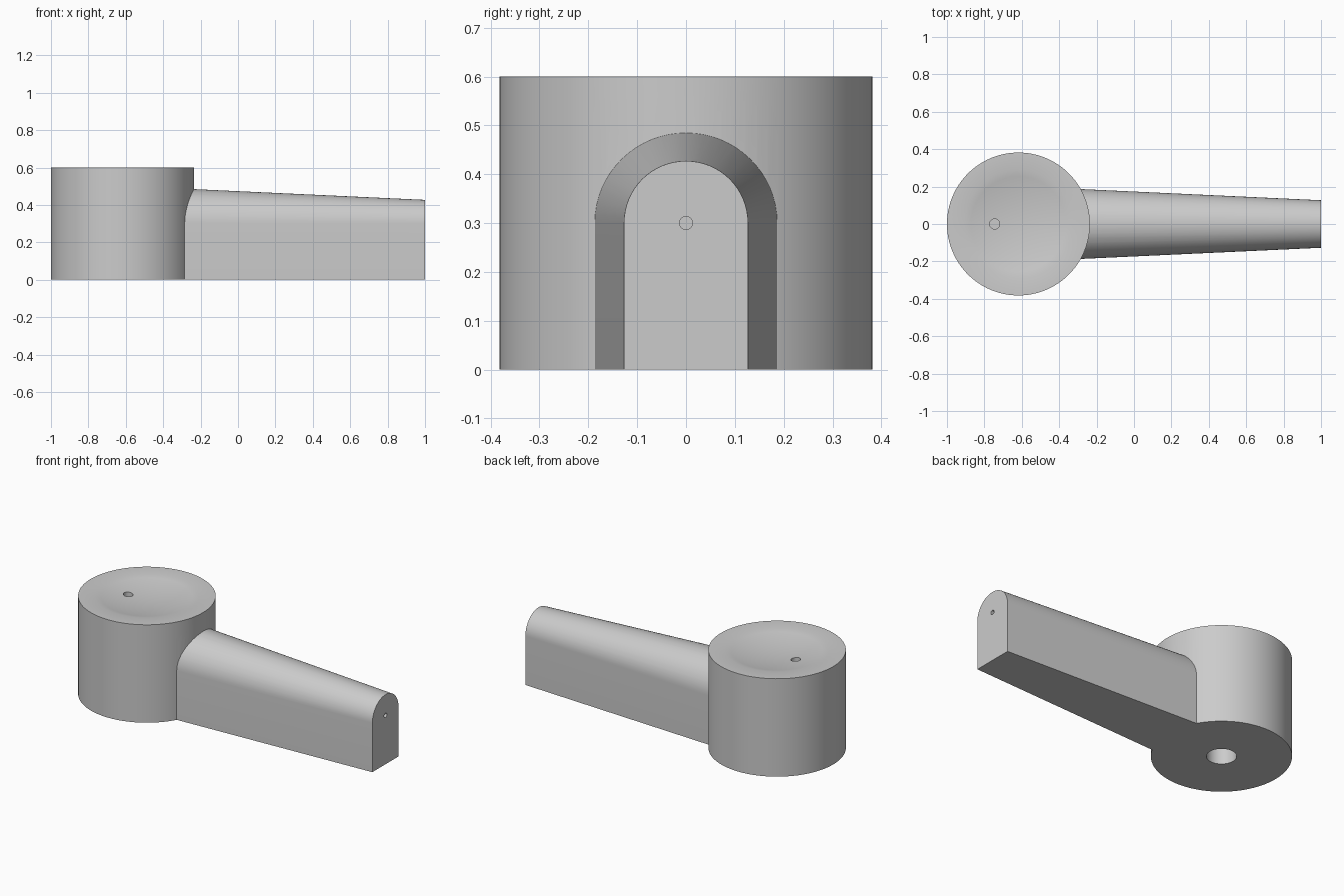
import bpy, bmesh, math
from mathutils import Matrix, Vector

cube = bpy.data.objects.get("Cube")
if cube:
    bpy.data.objects.remove(cube, do_unlink=True)

grey = bpy.data.materials.new("plain grey")
grey.use_nodes = True
grey.diffuse_color = (0.6, 0.6, 0.6, 1)
grey.node_tree.nodes["Principled BSDF"].inputs["Base Color"].default_value = grey.diffuse_color

HUB_X, HUB_R, HUB_H = -0.618, 0.382, 0.6
AXIS_Z = 0.3


def make_object(name, bm):
    bmesh.ops.recalc_face_normals(bm, faces=bm.faces)
    mesh = bpy.data.meshes.new(name)
    bm.to_mesh(mesh)
    bm.free()
    mesh.materials.append(grey)
    obj = bpy.data.objects.new(name, mesh)
    bpy.context.scene.collection.objects.link(obj)
    return obj


def bore(name, radius, start, end):
    """Cylindrical cutter running between two points."""
    start, end = Vector(start), Vector(end)
    axis = end - start
    turn = axis.to_track_quat('Z', 'Y').to_matrix().to_4x4()
    bm = bmesh.new()
    bmesh.ops.create_cone(bm, cap_ends=True, segments=32, radius1=radius, radius2=radius,
                          depth=axis.length,
                          matrix=Matrix.Translation((start + end) / 2) @ turn)
    return make_object(name, bm)


def combine(obj, other, operation):
    mod = obj.modifiers.new(operation.lower(), 'BOOLEAN')
    mod.operation, mod.solver, mod.object = operation, 'EXACT', other
    bpy.context.view_layer.objects.active = obj
    bpy.ops.object.modifier_apply(modifier=mod.name)
    bpy.data.objects.remove(other, do_unlink=True)


# Round hub: turned profile with a shallow dish on top and a socket underneath
DISH_R, DISH_D = 0.29, 0.032
SOCKET_R, SOCKET_D = 0.082, 0.22
profile = [(0, SOCKET_D), (SOCKET_R, SOCKET_D), (SOCKET_R, 0), (HUB_R, 0), (HUB_R, HUB_H)]
for i in range(9):
    r = DISH_R * (1 - i / 8)
    profile.append((r, HUB_H - DISH_D * (1 - (r / DISH_R) ** 2)))
bm = bmesh.new()
verts = [bm.verts.new((HUB_X + r, 0, z)) for r, z in profile]
edges = [bm.edges.new(pair) for pair in zip(verts, verts[1:])]
bmesh.ops.spin(bm, geom=verts + edges, cent=(HUB_X, 0, 0), axis=(0, 0, 1),
               angle=math.tau, steps=96)
bmesh.ops.remove_doubles(bm, verts=bm.verts, dist=1e-4)
lever = make_object("lever_handle", bm)

# Tapered arm: arch section lofted from inside the hub to the tip
bm = bmesh.new()
rings = []
for x in (-0.45, 1.0):
    half = 0.127 + 0.0465 * (1 - x)
    points = [(half, 0)]
    for i in range(33):
        a = math.pi * i / 32
        points.append((half * math.cos(a), AXIS_Z + half * math.sin(a)))
    points.append((-half, 0))
    rings.append([bm.verts.new((x, y, z)) for y, z in points])
    bm.faces.new(rings[-1])
count = len(rings[0])
for i in range(count):
    j = (i + 1) % count
    bm.faces.new((rings[0][i], rings[0][j], rings[1][j], rings[1][i]))
combine(lever, make_object("arm", bm), 'UNION')

# Small holes in the dish and in the arm tip
combine(lever, bore("dish_hole", 0.027, (-0.745, 0, 0.7), (-0.745, 0, 0.35)), 'DIFFERENCE')
combine(lever, bore("tip_hole", 0.0135, (1.1, 0, AXIS_Z), (0.7, 0, AXIS_Z)), 'DIFFERENCE')

# Smooth curved walls, keep crisp edges
bpy.ops.object.select_all(action='DESELECT')
lever.select_set(True)
bpy.context.view_layer.objects.active = lever
bpy.ops.object.shade_smooth_by_angle(angle=math.radians(30))
